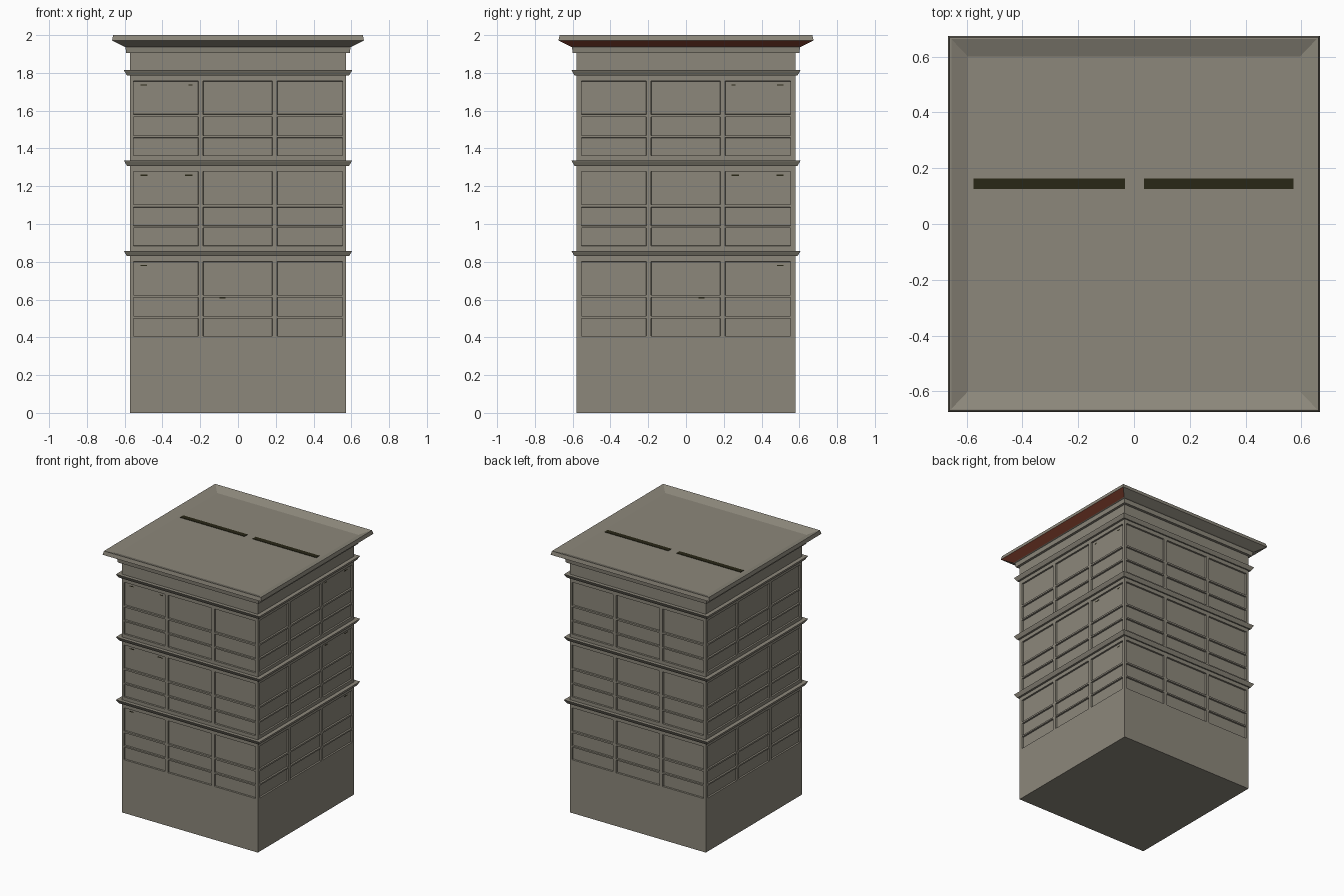
import bpy, bmesh
from mathutils import Vector

if "Cube" in bpy.data.objects:
    bpy.data.objects.remove(bpy.data.objects["Cube"])

HX, HY = 0.573, 0.58          # half sizes of the tower shaft
DEPTH = 0.012                 # window recess


def material(name, r, g, b):
    m = bpy.data.materials.new(name)
    m.diffuse_color = (r, g, b, 1)
    m.use_nodes = True
    m.node_tree.nodes["Principled BSDF"].inputs["Base Color"].default_value = m.diffuse_color
    return m


STONE = material("warm_grey_stone", 0.262, 0.243, 0.197)
RED = material("brick_red", 0.27, 0.062, 0.034)
DARK = material("dark_olive", 0.022, 0.020, 0.008)


def finish(name, bm, *mats):
    bmesh.ops.recalc_face_normals(bm, faces=bm.faces)
    me = bpy.data.meshes.new(name)
    bm.to_mesh(me)
    bm.free()
    ob = bpy.data.objects.new(name, me)
    bpy.context.collection.objects.link(ob)
    for m in mats:
        me.materials.append(m)
    return ob


def loft(bm, rings):
    """Stack rectangular rings (half x, half y, z) and cap both ends."""
    loops = [[bm.verts.new((sx * hx, sy * hy, z))
              for sx, sy in ((-1, -1), (1, -1), (1, 1), (-1, 1))]
             for hx, hy, z in rings]
    for a, b in zip(loops, loops[1:]):
        for i in range(4):
            j = (i + 1) % 4
            bm.faces.new((a[i], a[j], b[j], b[i]))
    bm.faces.new(loops[0][::-1])
    bm.faces.new(loops[-1])


def box(name, lo, hi, mat):
    bm = bmesh.new()
    bmesh.ops.create_cube(bm, size=1)
    lo, hi = Vector(lo), Vector(hi)
    for v in bm.verts:
        v.co = Vector([(lo[k] + hi[k]) / 2 + v.co[k] * (hi[k] - lo[k]) for k in range(3)])
    return finish(name, bm, mat)


# Window layout: three columns, three rows on each of three storeys
COLUMNS = [(-0.554, -0.210), (-0.185, 0.182), (0.207, 0.554)]
STOREY_TOPS = (1.757, 1.279, 0.801)
ROWS = [(t - d1, t - d0) for t in STOREY_TOPS
        for d0, d1 in ((0, 0.177), (0.190, 0.289), (0.300, 0.395))]

# Tower shaft: slice at every window edge, then sink the window faces
bm = bmesh.new()
loft(bm, [(HX, HY, 0), (HX, HY, 1.92)])


def cut(co, no):
    bmesh.ops.bisect_plane(bm, geom=bm.verts[:] + bm.edges[:] + bm.faces[:],
                           plane_co=co, plane_no=no)


for pair in COLUMNS:
    for u in pair:
        cut((u, 0, 0), (1, 0, 0))
        cut((0, u, 0), (0, 1, 0))
for pair in ROWS:
    for z in pair:
        cut((0, 0, z), (0, 0, 1))
bmesh.ops.recalc_face_normals(bm, faces=bm.faces)


def is_window(f):
    c = f.calc_center_median()
    if abs(f.normal.z) > 0.5:
        return False
    u = c.y if abs(f.normal.x) > 0.5 else c.x
    return any(a < u < b for a, b in COLUMNS) and any(a < c.z < b for a, b in ROWS)


bm.normal_update()
bmesh.ops.inset_individual(bm, faces=[f for f in bm.faces if is_window(f)],
                           thickness=0.002, depth=-DEPTH)
finish("tower_shaft", bm, STONE)

# Belt mouldings above each storey
for i, t in enumerate((1.814, 1.336, 0.858)):
    bm = bmesh.new()
    loft(bm, [(0.57, 0.57, t - 0.028), (0.588, 0.590, t - 0.028),
              (0.600, 0.602, t - 0.008), (0.604, 0.606, t), (0.57, 0.57, t)])
    finish(f"belt_moulding_{i + 1}", bm, STONE)

# Cornice with a neck band, flared underside and sunken roof
bm = bmesh.new()
loft(bm, [(0.57, 0.57, 1.905), (0.592, 0.600, 1.905), (0.596, 0.604, 1.937),
          (0.605, 0.613, 1.940), (0.667, 0.675, 1.972), (0.661, 0.669, 2.0),
          (0.655, 0.663, 2.0), (0.595, 0.600, 1.974)])
cornice = finish("cornice_and_roof", bm, STONE, RED)
# Red flare on the right-hand underside only
for p in cornice.data.polygons:
    if p.normal.x > 0.2 and p.normal.z < -0.3 and 1.945 < p.center.z < 1.97:
        p.material_index = 1

# Two dark strips on the roof
for side, a, b in (("left", -0.575, -0.033), ("right", 0.035, 0.572)):
    box(f"roof_strip_{side}", (a, 0.125, 1.971), (b, 0.163, 1.977), DARK)

# Small dark slots in the windows, mirrored on the front and right faces
SLOTS = [(-0.515, -0.482, 1.732), (-0.262, -0.240, 1.732), (-0.515, -0.480, 1.255),
         (-0.280, -0.240, 1.255), (-0.515, -0.482, 0.777), (-0.098, -0.066, 0.606)]
for i, (a, b, z) in enumerate(SLOTS):
    y, x = HY - DEPTH, HX - DEPTH
    box(f"front_slot_{i + 1}", (a, -y - 0.001, z), (b, -y + 0.002, z + 0.006), DARK)
    box(f"right_slot_{i + 1}", (x - 0.002, -b, z), (x + 0.001, -a, z + 0.006), DARK)
